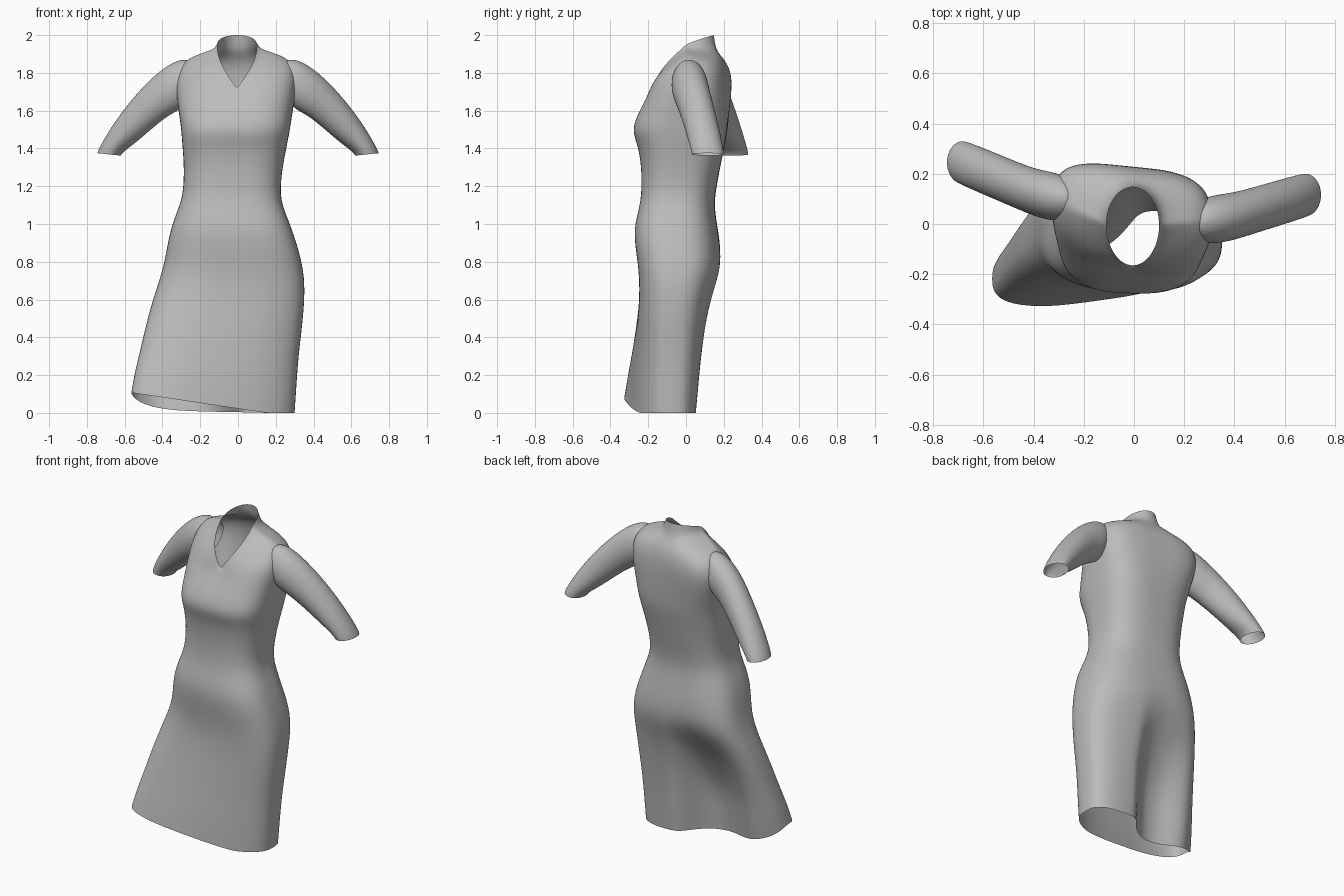
import bpy, bmesh
from math import sin, cos, pi, copysign

cube = bpy.data.objects.get("Cube")
if cube:
    bpy.data.objects.remove(cube)

# Plain grey cloth
cloth = bpy.data.materials.new("grey cloth")
cloth.use_nodes = True
grey = (0.5, 0.5, 0.5, 1)
cloth.diffuse_color = grey
shader = cloth.node_tree.nodes["Principled BSDF"]
shader.inputs["Base Color"].default_value = grey
shader.inputs["Roughness"].default_value = 0.8

SEGMENTS = 56


def smoothstep(t):
    t = min(max(t, 0), 1)
    return t * t * (3 - 2 * t)


def signed_power(value, exponent):
    return copysign(abs(value) ** exponent, value)


def loft(name, rings):
    """Join equal rings of points into an open, smooth tube."""
    bm = bmesh.new()
    rows = [[bm.verts.new(p) for p in ring] for ring in rings]
    for low, high in zip(rows, rows[1:]):
        for j in range(len(low)):
            k = (j + 1) % len(low)
            bm.faces.new((low[j], low[k], high[k], high[j]))
    bmesh.ops.recalc_face_normals(bm, faces=bm.faces)
    for face in bm.faces:
        face.smooth = True
    mesh = bpy.data.meshes.new(name)
    bm.to_mesh(mesh)
    bm.free()
    mesh.materials.append(cloth)
    obj = bpy.data.objects.new(name, mesh)
    bpy.context.collection.objects.link(obj)
    subdivision = obj.modifiers.new("smooth cloth", "SUBSURF")
    subdivision.levels = subdivision.render_levels = 2
    return obj


def body_ring(z_front, z_side, z_back, x_min, x_max, y_front, y_back, skew, boxy):
    """Rounded cross-section whose height changes from front to back."""
    points = []
    for j in range(SEGMENTS):
        angle = 2 * pi * j / SEGMENTS
        s, c = sin(angle), cos(angle)
        x = (x_min + x_max) / 2 + (x_max - x_min) / 2 * signed_power(s, boxy)
        depth = (y_back - y_front) * (1 - signed_power(c, boxy)) / 2
        # Cloth falls in behind the forward right leg, beside the left one
        fold = smoothstep((0.03 - x) / 0.13) * (1 - 0.7 * smoothstep((-x - 0.2) / 0.25))
        fold *= smoothstep((0.85 - z_side) / 0.6)
        y = y_front + depth * (1 - 0.42 * fold) + skew * x
        turn = min(angle, 2 * pi - angle) / (pi / 2)
        if turn < 1:
            z = z_front + (z_side - z_front) * turn
        else:
            z = z_side + (z_back - z_side) * max(0, -c) ** 0.75
        # Shoulders sit further back than the chest
        y += 0.4 * x * x * smoothstep((z_side - 1.4) / 0.4)
        # Hem rises towards the forward leg
        lift = max(0, 0.15 - x) * min(1, 0.15 + 0.9 * (1 + c))
        z += 0.15 * lift * smoothstep(1 - z_side / 0.3)
        points.append((x, y, z))
    return points


# Skirt and bodice: height, x range, y range, skew, boxiness
level_rings = [
    (0.0, -.565, .30, -.285, .05, .14, .72),
    (0.15, -.55, .31, -.28, .065, .11, .72),
    (0.3, -.525, .32, -.27, .08, .08, .72),
    (0.5, -.48, .345, -.255, .11, .02, .72),
    (0.65, -.435, .355, -.245, .15, -.03, .72),
    (0.78, -.39, .345, -.25, .195, -.05, .72),
    (0.95, -.365, .295, -.28, .17, -.05, .72),
    (1.06, -.325, .25, -.255, .15, -.04, .72),
    (1.15, -.29, .22, -.235, .15, -.03, .72),
    (1.3, -.285, .235, -.235, .18, -.03, .72),
    (1.42, -.295, .26, -.255, .205, -.02, .7),
    (1.5, -.30, .275, -.29, .22, -.02, .67),
    (1.6, -.315, .29, -.245, .225, -.06, .7),
]
# Yoke and collar: front, side and back heights, x range, y range, skew, boxiness
shaped_rings = [
    (1.66, 1.75, 1.75, -.335, .315, -.205, .23, -.11, .73),
    (1.69, 1.86, 1.84, -.305, .30, -.187, .215, -.12, .82),
    (1.71, 1.905, 1.89, -.20, .20, -.175, .185, -.08, .9),
    (1.715, 1.925, 1.925, -.125, .12, -.168, .158, -.03, 1),
    (1.72, 1.945, 2.0, -.11, .10, -.165, .147, 0, 1),
]
rings = [body_ring(row[0], row[0], *row) for row in level_rings]
rings += [body_ring(*row) for row in shaped_rings]
loft("dress_body", rings)

# Sleeves: upper and lower outline points, then half depth
sleeve_outline = [
    (.20, 1.85, .24, 1.68, .07),
    (.28, 1.88, .29, 1.62, .092),
    (.35, 1.855, .325, 1.595, .098),
    (.43, 1.80, .375, 1.57, .095),
    (.54, 1.69, .455, 1.505, .092),
    (.66, 1.535, .54, 1.43, .09),
    (.735, 1.405, .605, 1.385, .087),
    (.745, 1.375, .62, 1.362, .085),
]


def sleeve(name, side, y_shoulder, y_slope):
    tube = []
    for x_top, z_top, x_low, z_low, depth in sleeve_outline:
        x, z = (x_top + x_low) / 2, (z_top + z_low) / 2
        bend = max(x - 0.38, (x - 0.38) * 0.35)
        ring = []
        for j in range(24):
            angle = 2 * pi * j / 24
            ring.append((side * (x + (x_top - x) * cos(angle)),
                         y_shoulder + y_slope * bend + depth * sin(angle),
                         z + (z_top - z) * cos(angle)))
        tube.append(ring)
    loft(name, tube)


sleeve("left_sleeve", 1, .025, .3)
sleeve("right_sleeve", -1, .118, .42)
